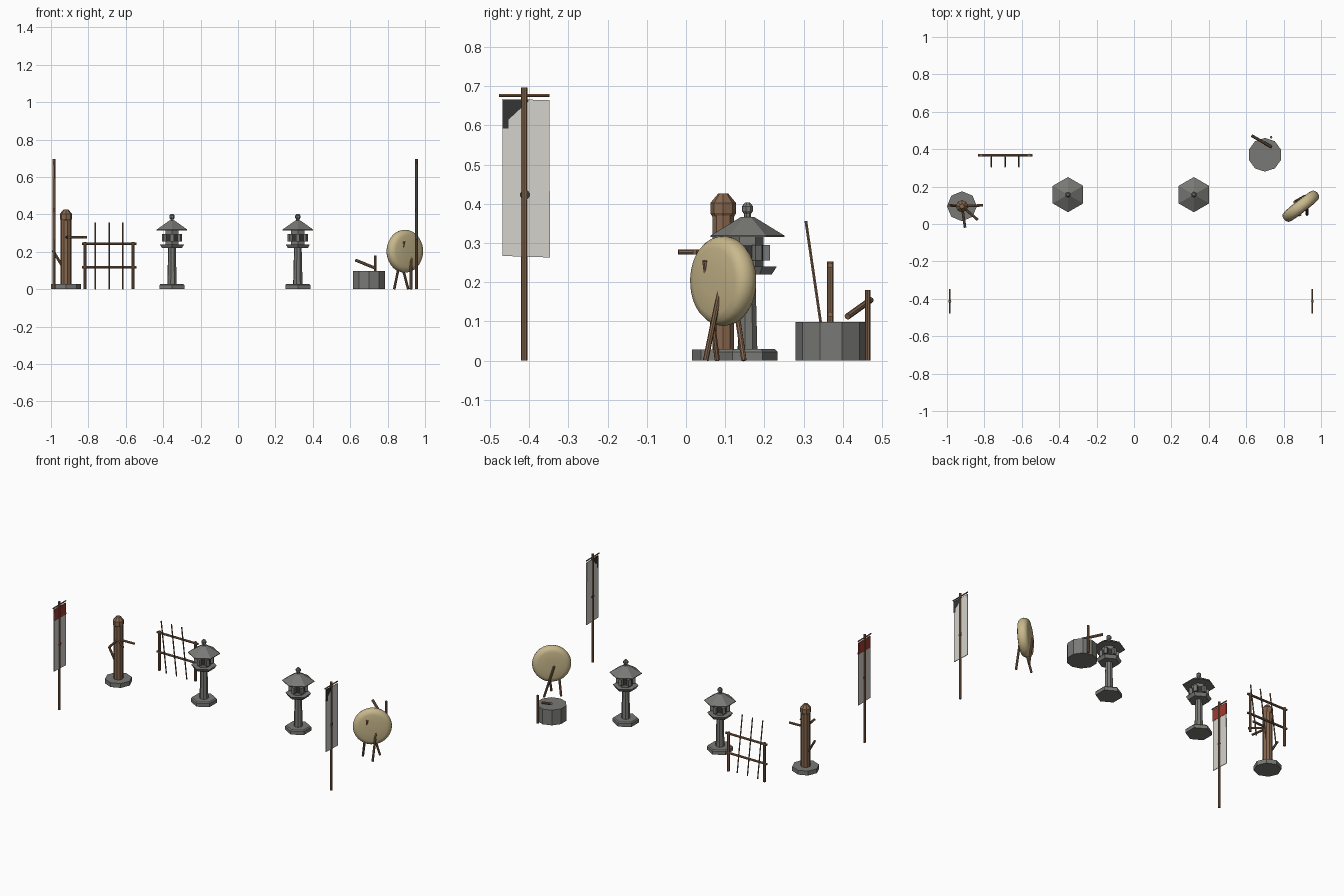
import bpy, bmesh, math
from mathutils import Vector, Matrix

if "Cube" in bpy.data.objects:
    bpy.data.objects.remove(bpy.data.objects["Cube"])


def mat(name, r, g, b):
    m = bpy.data.materials.new(name)
    m.diffuse_color = (r, g, b, 1)
    m.use_nodes = True
    m.node_tree.nodes["Principled BSDF"].inputs["Base Color"].default_value = m.diffuse_color
    return m


STONE = mat("stone grey", .19, .19, .18)
WOOD = mat("brown wood", .24, .135, .075)
CLOTH = mat("off-white cloth", .66, .65, .60)
RED = mat("banner red", .36, .045, .03)
DARK = mat("charcoal", .035, .035, .037)
HIDE = mat("pale tan hide", .58, .48, .26)


def finish(bm, name, m, smooth=False):
    bmesh.ops.recalc_face_normals(bm, faces=bm.faces[:])
    me = bpy.data.meshes.new(name)
    bm.to_mesh(me)
    bm.free()
    me.materials.append(m)
    for p in me.polygons:
        p.use_smooth = smooth
    ob = bpy.data.objects.new(name, me)
    bpy.context.collection.objects.link(ob)
    return ob


def lathe(name, profile, n, m, loc, rot=0, axis=(0, 0, 1), smooth=False):
    """Closed turned solid from (radius, height) points, capped at both ends."""
    bm = bmesh.new()
    turn = Vector((0, 0, 1)).rotation_difference(Vector(axis)).to_matrix()
    rings = []
    for r, h in profile:
        rings.append([bm.verts.new(turn @ Vector((r * math.cos(rot + math.tau * i / n),
                      r * math.sin(rot + math.tau * i / n), h)) + Vector(loc)) for i in range(n)])
    for a, b in zip(rings, rings[1:]):
        for i in range(n):
            bm.faces.new((a[i], a[(i + 1) % n], b[(i + 1) % n], b[i]))
    bm.faces.new(rings[0])
    bm.faces.new(rings[-1])
    return finish(bm, name, m, smooth)


def rod(name, p0, p1, r, m=WOOD, n=8, r2=None):
    d = Vector(p1) - Vector(p0)
    return lathe(name, [(r, 0), (r if r2 is None else r2, d.length)], n, m, p0, 0, d.normalized())


def box(name, c, size, m, turn=0):
    bm = bmesh.new()
    bmesh.ops.create_cube(bm, size=1, matrix=Matrix.Translation(c) @ Matrix.Rotation(turn, 4, 'Z')
                          @ Matrix.Diagonal((*size, 1)))
    return finish(bm, name, m)


def plate(name, x, pts, thick, m):
    """Thin plate in the y-z plane."""
    bm = bmesh.new()
    f = bm.faces.new([bm.verts.new((x - thick / 2, y, z)) for y, z in pts])
    ext = bmesh.ops.extrude_face_region(bm, geom=[f])
    bmesh.ops.translate(bm, vec=(thick, 0, 0),
                        verts=[v for v in ext["geom"] if isinstance(v, bmesh.types.BMVert)])
    return finish(bm, name, m)


# banners
for side, x, colour in (("left", -.985, RED), ("right", .954, DARK)):
    rod(side + "_banner_pole", (x, -.413, 0), (x, -.413, .697), .008)
    rod(side + "_banner_crossbar", (x, -.478, .677), (x, -.348, .677), .004)
    plate(side + "_banner_cloth", x, [(-.468, .267), (-.347, .263), (-.349, .665), (-.468, .667)], .004, CLOTH)
    if side == "left":
        pts = [(-.468, .592), (-.348, .592), (-.349, .665), (-.468, .667)]
    else:
        pts = [(-.468, .592), (-.453, .592), (-.453, .615), (-.402, .662), (-.402, .666), (-.468, .667)]
    plate(side + "_banner_patch", x, pts, .007, colour)
    lathe(side + "_banner_emblem", [(.013, -.004), (.013, .004)], 10, colour, (x, -.411, .423), 0, (1, 0, 0))

# training post with base, head and arms
PX, PY = -.92, .095
lathe("training_post_base", [(.08, 0), (.08, .028)], 8, STONE, (PX, PY, 0))
lathe("training_post", [(.029, .028), (.029, .37)], 10, WOOD, (PX, PY, 0))
lathe("training_post_head", [(.027, .366), (.033, .376), (.033, .402), (.013, .426)], 8, WOOD, (PX, PY, 0))
rod("training_arm_side", (PX, PY, .277), (-.808, .1, .277), .007)
rod("training_arm_front", (PX, PY, .277), (-.903, -.02, .277), .007)
rod("training_arm_middle", (PX, PY, .277), (-.835, .022, .277), .007)
rod("training_leg", (PX, PY, .09), (-.99, .1, .208), .007)

# spear rack
for i, x in enumerate((-.818, -.561)):
    rod(f"rack_post_{i}", (x, .368, 0), (x, .368, .253), .008)
for i, z in enumerate((.118, .243)):
    rod(f"rack_rail_{i}", (-.835, .368, z), (-.542, .368, z), .007)
for i, x in enumerate((-.762, -.689, -.616)):
    rod(f"rack_spear_{i}", (x, .358, 0), (x, .306, .356), .004, n=6)

# stone lanterns
for side, x in (("left", -.353), ("right", .32)):
    c = (x, .157, 0)
    q = math.pi / 6

    def part(label, profile, n=6):
        lathe(f"{side}_lantern_{label}", profile, n, STONE, c, q)

    part("base", [(.077, 0), (.077, .022), (.07, .029)])
    part("column", [(.026, .028), (.021, .222)], 8)
    part("platform", [(.062, .22), (.075, .24)])
    part("chamber", [(.041, .24), (.041, .32)])
    part("roof", [(.094, .315), (.094, .319), (.016, .367)])
    part("finial", [(.009, .362), (.009, .374), (.015, .382), (.015, .393), (.007, .403)], 8)
    for k in range(6):
        a = q + k * math.pi / 3
        d = Vector((math.cos(a), math.sin(a), 0))
        box(f"{side}_lantern_pillar_{k}", Vector((c[0], c[1], .275)) + d * .046,
            (.022, .02, .04), STONE, a)
        b = k * math.pi / 3
        e = Vector((math.cos(b), math.sin(b), 0))
        box(f"{side}_lantern_window_{k}", Vector((c[0], c[1], .275)) + e * .036,
            (.006, .028, .04), DARK, b)

# stone basin with bamboo spout
lathe("basin", [(.09, 0), (.09, .098)], 10, STONE, (.70, .37, 0), math.pi / 10)
rod("spout_post", (.733, .464, 0), (.733, .464, .18), .007)
rod("spout_pipe", (.63, .472, .155), (.735, .412, .112), .008)

# drum on a tripod
t = math.radians(38)
lathe("drum", [(.04, -.034), (.085, -.031), (.104, -.026), (.112, -.014), (.115, 0), (.112, .014), (.104, .026),
               (.085, .031), (.04, .034)], 32, HIDE, (.892, .095, .203), 0,
      (math.sin(t), -math.cos(t), 0), True)
rod("drum_leg_right", (.925, .088, .185), (.925, .05, 0), .007)
rod("drum_leg_left", (.888, .048, .255), (.835, .08, 0), .007)
rod("drum_leg_back", (.858, .118, .2), (.91, .148, 0), .007)
